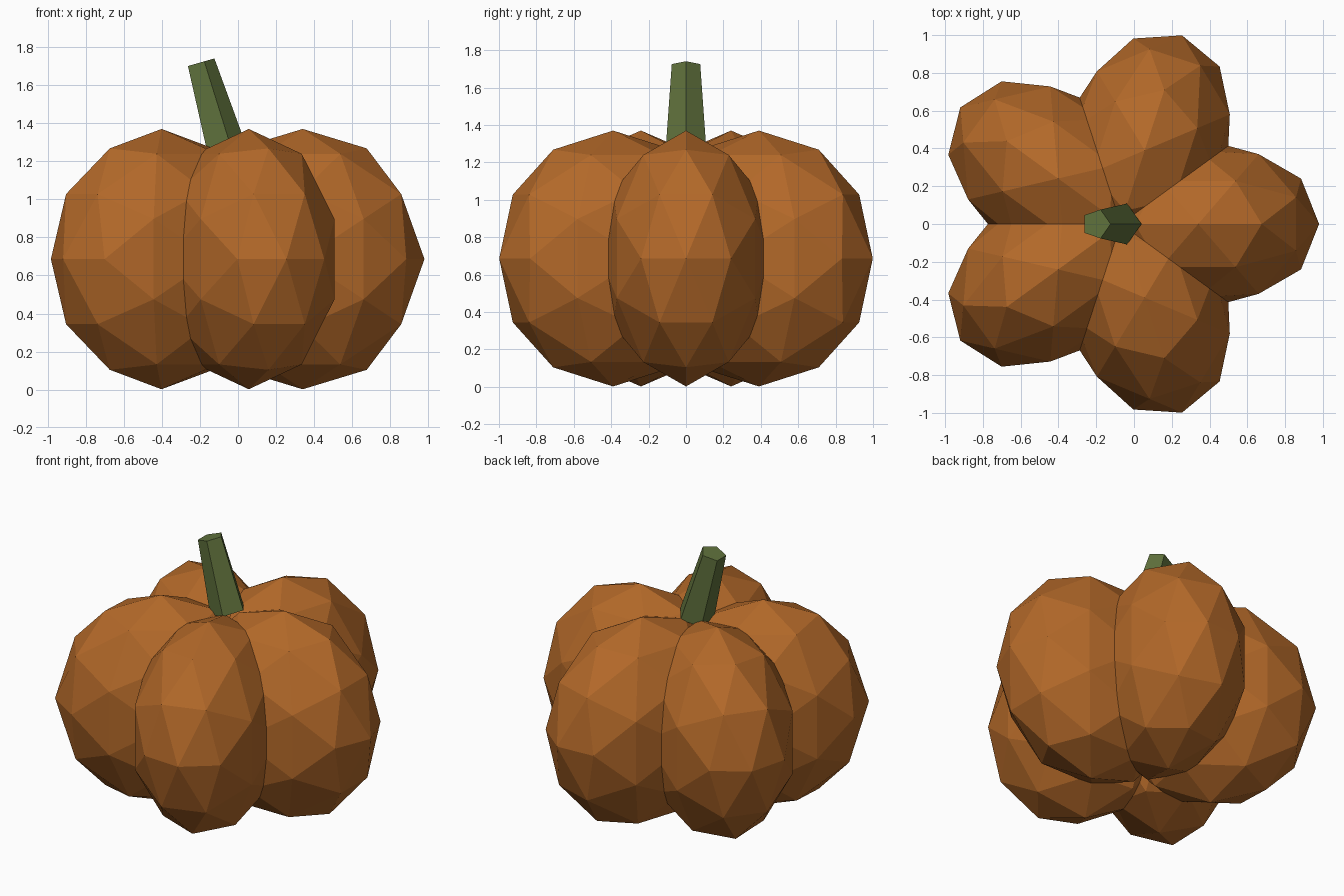
import bpy, bmesh, math
from mathutils import Vector, Matrix

if "Cube" in bpy.data.objects:
    bpy.data.objects.remove(bpy.data.objects["Cube"])


def material(name, rgb):
    m = bpy.data.materials.new(name)
    m.diffuse_color = (*rgb, 1)
    m.use_nodes = True
    m.node_tree.nodes["Principled BSDF"].inputs["Base Color"].default_value = m.diffuse_color
    return m


ORANGE = material("pumpkin_orange", (0.45, 0.14, 0.022))
GREEN = material("stem_green", (0.115, 0.165, 0.045))
CX = -0.07          # axis of the pumpkin


def finish(bm, name, mat):
    bmesh.ops.recalc_face_normals(bm, faces=bm.faces)
    me = bpy.data.meshes.new(name)
    bm.to_mesh(me)
    bm.free()
    me.materials.append(mat)
    ob = bpy.data.objects.new(name, me)
    bpy.context.collection.objects.link(ob)
    return ob


def faceted_ball():
    """80-sided icosphere with a vertex on every axis, as hull of its points."""
    phi = (1 + math.sqrt(5)) / 2
    corners = []
    for s in (1, -1):
        for t in (phi, -phi):
            corners += [Vector((s, 0, t)), Vector((t, s, 0)), Vector((0, t, s))]
    points = list(corners)
    for i, a in enumerate(corners):
        points += [a + b for b in corners[:i] if (a - b).length < 2.1]
    bm = bmesh.new()
    for p in points:
        bm.verts.new(p.normalized())
    bmesh.ops.convex_hull(bm, input=bm.verts)
    return bm


# Five lobes around the axis
for i in range(5):
    bm = faceted_ball()
    place = (Matrix.Translation((CX, 0, 0.686))
             @ Matrix.Rotation(math.radians(72 * i), 4, 'Z')
             @ Matrix.Translation((0.41, 0, 0))
             @ Matrix.Diagonal((0.64, 0.457, 0.684, 1)))
    bm.transform(place)
    finish(bm, f"lobe_{i + 1}", ORANGE)

# Leaning five-sided stem
bm = bmesh.new()
rings = []
for r, z in ((0.114, 0), (0.08, 0.475)):
    rings.append([bm.verts.new((r * math.cos(k * math.tau / 5),
                                r * math.sin(k * math.tau / 5), z)) for k in range(5)])
low, high = rings
bm.faces.new(low)
bm.faces.new(high)
for k in range(5):
    j = (k + 1) % 5
    bm.faces.new((low[k], low[j], high[j], high[k]))
bm.transform(Matrix.Translation((CX, 0, 1.262)) @ Matrix.Rotation(math.radians(-16), 4, 'Y'))
finish(bm, "stem", GREEN)
